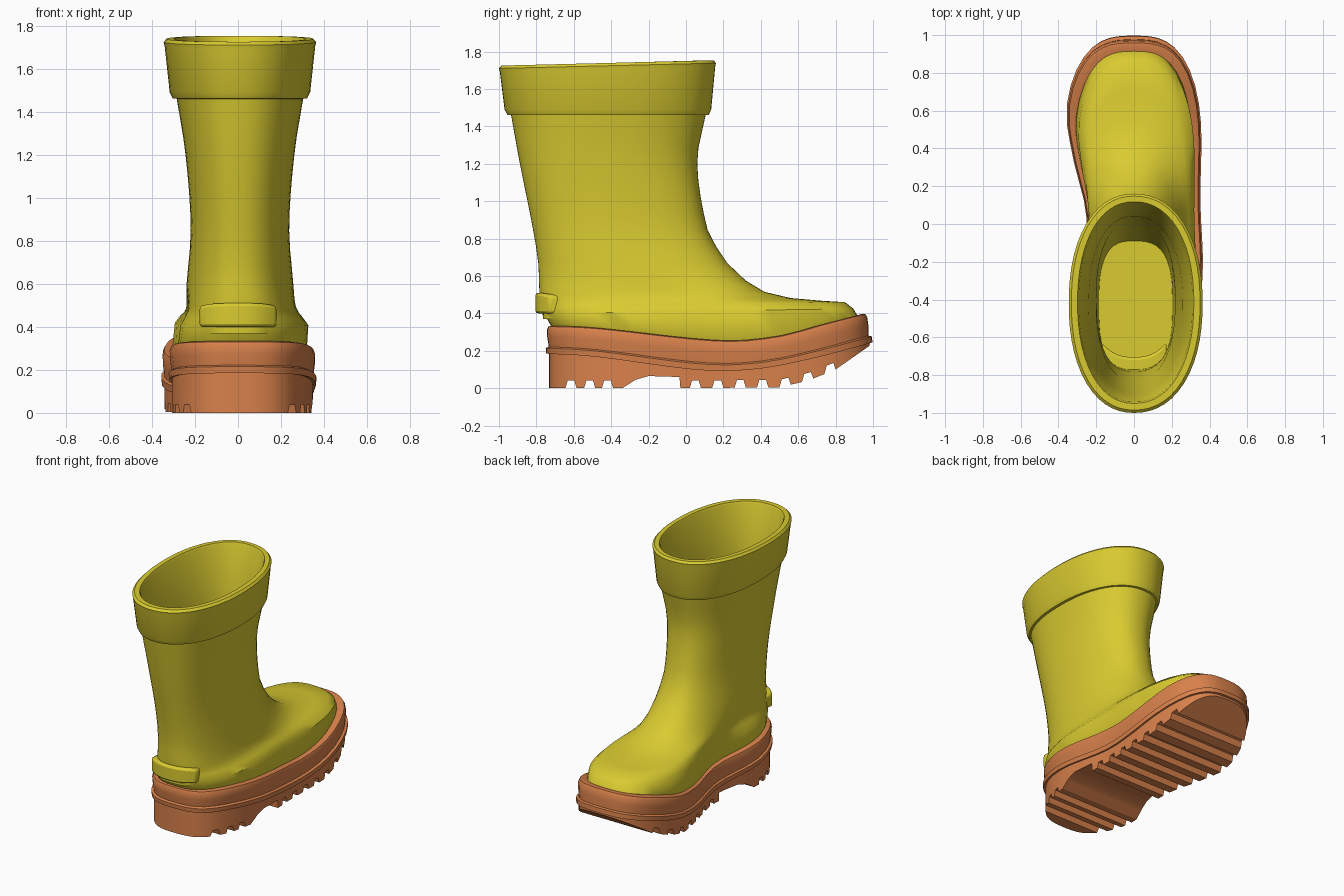
import bpy, bmesh, math

if "Cube" in bpy.data.objects:
    bpy.data.objects.remove(bpy.data.objects["Cube"])

SEG = 56


def material(name, rgb):
    m = bpy.data.materials.new(name)
    m.diffuse_color = (*rgb, 1)
    m.use_nodes = True
    m.node_tree.nodes["Principled BSDF"].inputs["Base Color"].default_value = m.diffuse_color
    return m


YELLOW = material("yellow rubber", (0.70, 0.60, 0.03))
ORANGE = material("orange sole", (0.69, 0.22, 0.07))


def curve(pts, smooth=True):
    """Function through the given (t, value) points, rounded or straight."""
    def slope(i):
        a, b = pts[max(i - 1, 0)], pts[min(i + 1, len(pts) - 1)]
        return (b[1] - a[1]) / (b[0] - a[0])

    def f(t):
        t = min(max(t, pts[0][0]), pts[-1][0])
        i = 0
        while i < len(pts) - 2 and t > pts[i + 1][0]:
            i += 1
        (t0, a), (t1, b) = pts[i], pts[i + 1]
        h = t1 - t0
        s = (t - t0) / h
        if not smooth:
            return a + (b - a) * s
        return ((2*s**3 - 3*s**2 + 1) * a + (s**3 - 2*s**2 + s) * h * slope(i)
                + (3*s**2 - 2*s**3) * b + (s**3 - s**2) * h * slope(i + 1))
    return f


# footprint shape: side width factors from heel (-1) to toe (1)
left_side = curve([(-1, .92), (-.6, .92), (-.15, .66), (.25, .85), (.55, 1), (1, 1)])
right_side = curve([(-1, 1.01), (-.5, 1.02), (0, .95), (.55, 1), (1, 1)])
# sole heights along y
rim_z = curve([(-.75, .335), (-.5, .325), (.2, .255), (.5, .28), (.75, .345), (1, .405)])
welt_z = curve([(-.75, .185), (-.5, .17), (.1, .095), (.4, .105), (.7, .165), (1, .245)])
KINKS = [(-.75, 0), (-.34, 0), (-.27, .045), (-.2, .065), (-.035, .06), (-.03, 0),
         (.5, .005), (.65, .04), (.8, .1), (1, .24)]
tread_z = curve(KINKS, smooth=False)
# leg: back line, front line and half width by height
back_y = curve([(.4, -.76), (.5, -.782), (.67, -.79), (.86, -.82), (1.21, -.89), (1.46, -.935)])
front_y = curve([(.67, .22), (.76, .16), (.865, .11), (1.21, .06), (1.46, .105)])
leg_w = curve([(.4, .315), (.44, .285), (.5, .255), (.6, .24), (.86, .22), (1.21, .245), (1.46, .285)])


def ring(yb, yf, wl, wr, n, foot, zfun):
    """Closed outline from yb to yf; foot blends an oval into the footprint."""
    mid, half, out = (yb + yf) / 2, (yf - yb) / 2, []
    for i in range(SEG):
        a = 2 * math.pi * i / SEG
        s, c = math.sin(a), math.cos(a)
        r = (abs(s) ** n + abs(c) ** n) ** (-1 / n)
        v = r * c
        w, side = (wr, right_side) if s >= 0 else (wl, left_side)
        y = mid + half * v
        out.append((r * s * w * (1 + foot * (side(v) - 1)), y, zfun(y, v)))
    return out


def loft(name, rings, mat, cap_start=False, cap_end=False, angle=40):
    bm = bmesh.new()
    loops = [[bm.verts.new(p) for p in r] for r in rings]
    n = len(loops[0])
    for a, b in zip(loops, loops[1:]):
        for i in range(n):
            j = (i + 1) % n
            bm.faces.new((a[i], a[j], b[j], b[i]))
    if cap_start:
        bm.faces.new(loops[0])
    if cap_end:
        bm.faces.new(loops[-1])
    bmesh.ops.recalc_face_normals(bm, faces=bm.faces)
    me = bpy.data.meshes.new(name)
    bm.to_mesh(me)
    bm.free()
    me.materials.append(mat)
    ob = bpy.data.objects.new(name, me)
    bpy.context.collection.objects.link(ob)
    bpy.ops.object.select_all(action='DESELECT')
    ob.select_set(True)
    bpy.context.view_layer.objects.active = ob
    bpy.ops.object.shade_smooth_by_angle(angle=math.radians(angle))
    return ob


# sole band: welt strip, groove, side wall and rolled rim (inset, height fraction)
band = []
for d, f in [(.03, .02), (.003, 0), (0, .2), (.016, .25), (.008, .6),
             (.006, .85), (.014, .97), (.03, 1), (.065, 1), (.1, .8)]:
    r = ring(-.75 + d, 1 - d, .38 - d, .37 - d, 3, 1,
             lambda y, v: welt_z(y) + (rim_z(y) - welt_z(y)) * f)
    band.append([(x, y - .03 * f * max(0, (y - .13) / .87) ** 3, z) for x, y, z in r])
loft("sole_band", band, ORANGE, angle=35)

# tread: cross-sections along y, with notches made by extra stations
notches = [-.615, -.515, -.42] + [.05 + .12 * i for i in range(7)]
D = .018
Y0, Y1 = -.75 + D, 1 - D
stations = [Y0 + (Y1 - Y0) * (1 - math.cos(math.pi * i / 44)) / 2 for i in range(45)]
stations += [k[0] for k in KINKS if Y0 < k[0] < Y1]
stations = [(y, tread_z(y)) for y in stations if all(abs(y - c) > .031 for c in notches)]
for c in notches:
    for off, lift in [(-.03, 0), (-.018, .04), (.018, .04), (.03, 0)]:
        stations.append((c + off, tread_z(c + off) + lift))
sections = []
for y, zb in sorted(stations):
    v = (y - (Y0 + Y1) / 2) / ((Y1 - Y0) / 2)
    w = max(1 - abs(v) ** 3, 1e-4) ** (1 / 3)
    xl, xr = -(.38 - D) * w * left_side(v), (.37 - D) * w * right_side(v)
    zt = welt_z(y) + .02
    zb = min(zb, zt - .01)
    sections.append([(xl, y, zt), (xl, y, zb), (xr, y, zb), (xr, y, zt)])
loft("sole_tread", sections, ORANGE, True, True, angle=25)

# boot upper: foot, shaft, cuff and lining in one loft
upper = [ring(-.69, .88, .30, .29, 3, 1, lambda y, v: rim_z(y) - .06),
         ring(-.725, .915, .33, .325, 2.9, 1, lambda y, v: rim_z(y) + .005)]


def add(yb, yf, zb, zf, w, n=2.3, foot=0):
    upper.append(ring(yb, yf, w, w + .018, n, foot,
                      lambda y, v: zb + (zf - zb) * (v + 1) / 2))


# toe and instep: front tip, back height, front height
for yf, zb, zf in [(.895, .40, .425), (.85, .44, .46), (.72, .47, .468),
                   (.56, .50, .482), (.42, .54, .515), (.32, .60, .575)]:
    k = (.6 - zb) / .2
    add(back_y(zb), yf, zb, zf, leg_w(zb), 2.3 + .5 * k, .85 * k ** 1.5)
# shaft
for i in range(10):
    z = .67 + .79 * i / 9
    add(back_y(z), front_y(z), z, z, leg_w(z))
# cuff and lip: outward growth, height
for g, z in [(.02, 1.462), (.035, 1.49), (.06, 1.69), (.065, 1.71), (.05, 1.725),
             (.015, 1.725), (.007, 1.71)]:
    add(-.935 - g, .105 + .85 * g, z, z + (.028 if z > 1.6 else 0), .285 + .93 * g, 2.2)
# lining down to the insole
for yb, yf, z, w in [(-.9, .04, 1.4, .24), (-.83, .02, 1, .2), (-.78, -.02, .7, .195),
                     (-.765, -.09, .37, .185)]:
    add(yb, yf, z, z, w, 2.3 + max(0, 1 - z))
loft("boot_upper", upper, YELLOW, cap_end=True, angle=42)

# heel tab: bent bar wrapped round the back of the heel
tab = []
for i in range(13):
    u = -1 + i / 6
    y = -.805 + .075 * abs(u) ** 2.5
    top = .51 - .015 * u ** 4
    x = .18 * u
    tab.append([(x, y, .40), (x, y, top), (x * .95, y + .1, top), (x * .95, y + .1, .40)])
ob = loft("heel_tab", tab, YELLOW, True, True)
bev = ob.modifiers.new("soft edges", 'BEVEL')
bev.width = .014
bev.segments = 2
bev.limit_method = 'ANGLE'
bev.angle_limit = math.radians(50)
